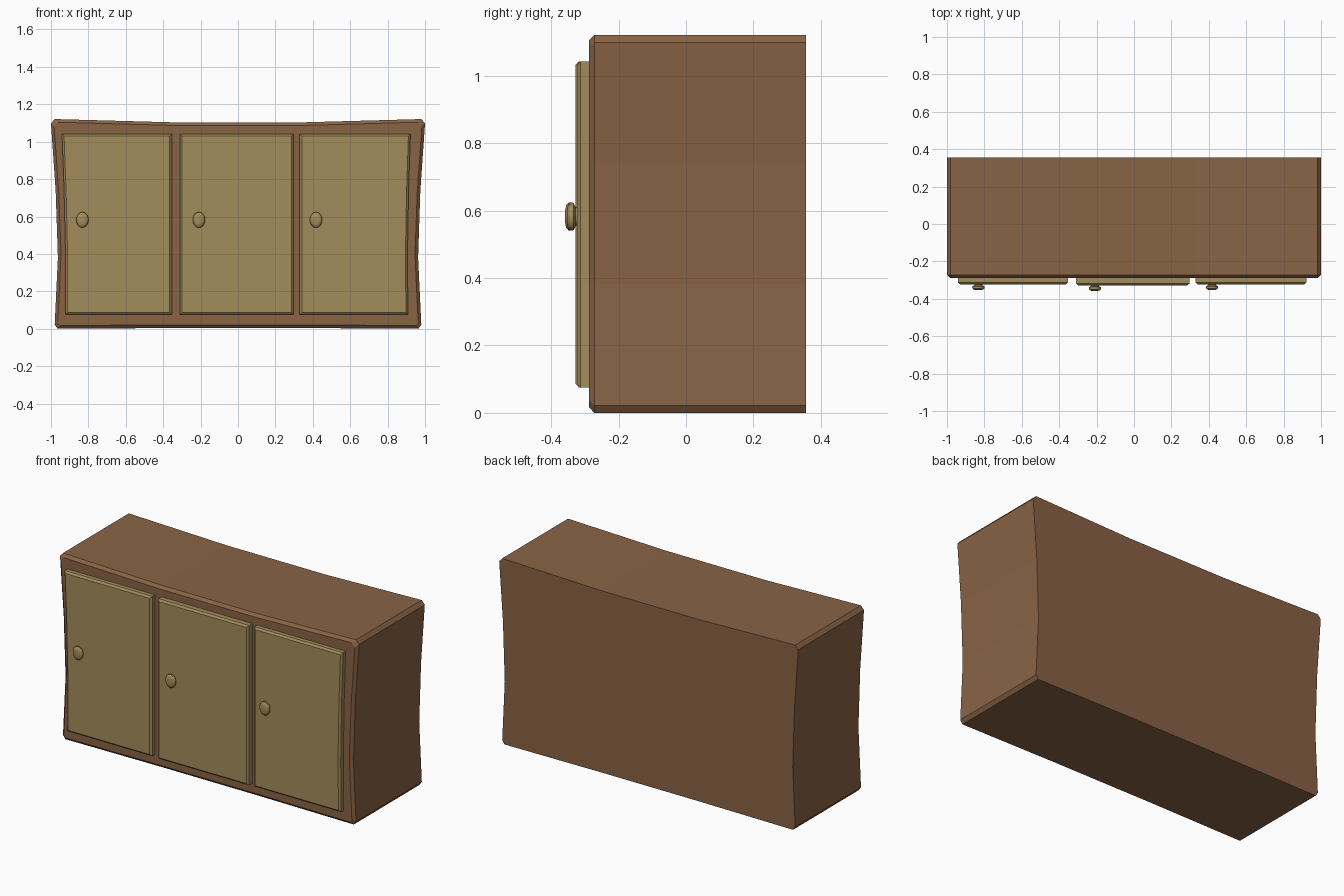
import bpy, bmesh, math

if "Cube" in bpy.data.objects:
    bpy.data.objects.remove(bpy.data.objects["Cube"])


def material(name, color):
    m = bpy.data.materials.new(name)
    m.diffuse_color = (*color, 1)
    m.use_nodes = True
    m.node_tree.nodes["Principled BSDF"].inputs["Base Color"].default_value = m.diffuse_color
    return m


def loft(name, rings, mat):
    """Skin a list of equal-length rings of (x, y, z) and cap both ends."""
    bm = bmesh.new()
    vs = [[bm.verts.new(p) for p in r] for r in rings]
    n = len(rings[0])
    for a, b in zip(vs, vs[1:]):
        for i in range(n):
            j = (i + 1) % n
            bm.faces.new((a[i], a[j], b[j], b[i]))
    bm.faces.new(vs[0])
    bm.faces.new(vs[-1])
    bmesh.ops.recalc_face_normals(bm, faces=bm.faces)
    mesh = bpy.data.meshes.new(name)
    bm.to_mesh(mesh)
    bm.free()
    ob = bpy.data.objects.new(name, mesh)
    mesh.materials.append(mat)
    bpy.context.collection.objects.link(ob)
    return ob


def inset(pts, d, y):
    """Shrink an x-z outline by d towards its middle and place it at y."""
    cx = (min(p[0] for p in pts) + max(p[0] for p in pts)) / 2
    cz = (min(p[1] for p in pts) + max(p[1] for p in pts)) / 2
    return [(x - math.copysign(d, x - cx), y, z - math.copysign(d, z - cz))
            for x, z in pts]


brown = material("dark_wood", (0.25, 0.125, 0.06))
tan = material("light_wood", (0.36, 0.265, 0.105))

# cabinet body: bowed outline with cut corners and a chamfered front rim
half = [(0.33, 1.103), (0.98, 1.121), (1.0, 1.098), (0.975, 0.74),
        (0.963, 0.38), (0.98, 0.022), (0.965, 0.0), (0.33, 0.004)]
outline = half + [(-x, z) for x, z in reversed(half)]
loft("cabinet_body", [inset(outline, 0, 0.356), inset(outline, 0, -0.272),
                      inset(outline, 0.017, -0.288)], brown)

# doors: (x, z) edge points bottom to top, left edge then right edge
levels = (0.076, 0.38, 0.74, 1.042)
doors = {
    "left_door": ((-0.923, -0.922, -0.93, -0.941), (-0.354,) * 4, -0.323),
    "middle_door": ((-0.31,) * 4, (0.297,) * 4, -0.328),
    "right_door": ((0.33,) * 4, (0.909, 0.906, 0.912, 0.922), -0.323),
}
for name, (left, right, front) in doors.items():
    pts = list(zip(left, levels)) + list(zip(right, levels))[::-1]
    loft(name, [inset(pts, 0, -0.28), inset(pts, 0, front + 0.01),
                inset(pts, 0.011, front)], tan)

# knobs: oval turned profile of (y offset from door front, radius factor)
profile = [(0.003, 0.62), (-0.004, 0.66), (-0.01, 0.95), (-0.015, 1.0),
           (-0.021, 0.97), (-0.027, 0.8), (-0.03, 0.5)]
for name, x, front in (("left_knob", -0.832, -0.323),
                       ("middle_knob", -0.209, -0.328),
                       ("right_knob", 0.417, -0.323)):
    rings = [[(x + 0.033 * r * math.cos(a), front + y, 0.582 + 0.042 * r * math.sin(a))
              for a in (2 * math.pi * i / 20 for i in range(20))]
             for y, r in profile]
    knob = loft(name, rings, tan)
    bpy.ops.object.select_all(action='DESELECT')
    bpy.context.view_layer.objects.active = knob
    knob.select_set(True)
    bpy.ops.object.shade_smooth_by_angle(angle=math.radians(35))
